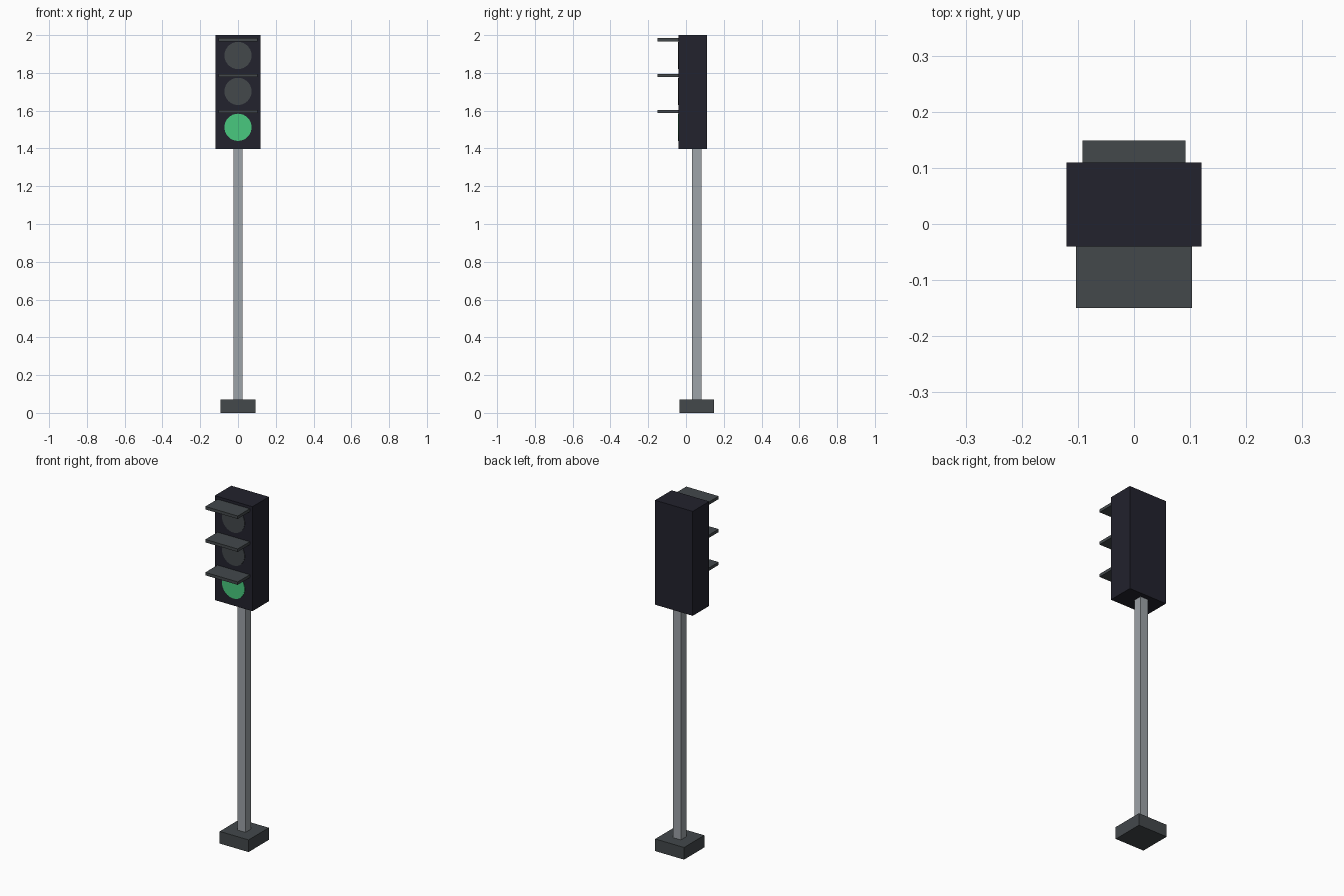
import bpy
import math

default = bpy.data.objects.get("Cube")
if default:
    bpy.data.objects.remove(default, do_unlink=True)


def material(name, hex_code):
    """Flat material from an sRGB hex string, stored as linear values."""
    srgb = [int(hex_code[i:i + 2], 16) / 255 for i in (0, 2, 4)]
    linear = [((c + 0.055) / 1.055) ** 2.4 for c in srgb]
    mat = bpy.data.materials.new(name)
    mat.use_nodes = True
    mat.diffuse_color = (*linear, 1)
    mat.node_tree.nodes["Principled BSDF"].inputs["Base Color"].default_value = (*linear, 1)
    return mat


housing_black = material("housing_black", "22222D")
dark_grey = material("dark_grey", "43484B")
pole_grey = material("pole_grey", "9DA3A8")
lamp_green = material("lamp_green", "48C97E")


def box(name, low, high, mat):
    """Box spanning two opposite corners."""
    centre = [(a + b) / 2 for a, b in zip(low, high)]
    bpy.ops.mesh.primitive_cube_add(size=1, location=centre)
    ob = bpy.context.object
    ob.name = name
    ob.scale = [b - a for a, b in zip(low, high)]
    bpy.ops.object.transform_apply(location=False, rotation=False, scale=True)
    ob.data.materials.append(mat)
    return ob


def lamp(name, z, mat):
    """Thin round lens on the front of the housing."""
    bpy.ops.mesh.primitive_cylinder_add(
        vertices=32, radius=0.072, depth=0.006,
        location=(0, FRONT, z), rotation=(math.pi / 2, 0, 0))
    ob = bpy.context.object
    ob.name = name
    ob.data.materials.append(mat)
    bpy.ops.object.shade_smooth_by_angle()


FRONT = -0.04   # front face of the housing
POLE_Y = 0.057  # pole and foot sit behind the centre

# Foot, square pole and signal housing
box("foot", (-0.092, POLE_Y - 0.092, 0), (0.092, POLE_Y + 0.092, 0.07), dark_grey)
box("pole", (-0.025, POLE_Y - 0.025, 0.01), (0.025, POLE_Y + 0.025, 1.42), pole_grey)
box("housing", (-0.12, FRONT, 1.398), (0.12, 0.11, 2), housing_black)

# Three lamps, each under a flat visor; only the lowest is lit
for i, place in enumerate(("top", "middle", "bottom")):
    z = 1.892 - 0.19 * i
    lamp(place + "_lamp", z, lamp_green if place == "bottom" else dark_grey)
    box(place + "_visor", (-0.103, -0.15, z + 0.075), (0.103, FRONT + 0.01, z + 0.092), dark_grey)
